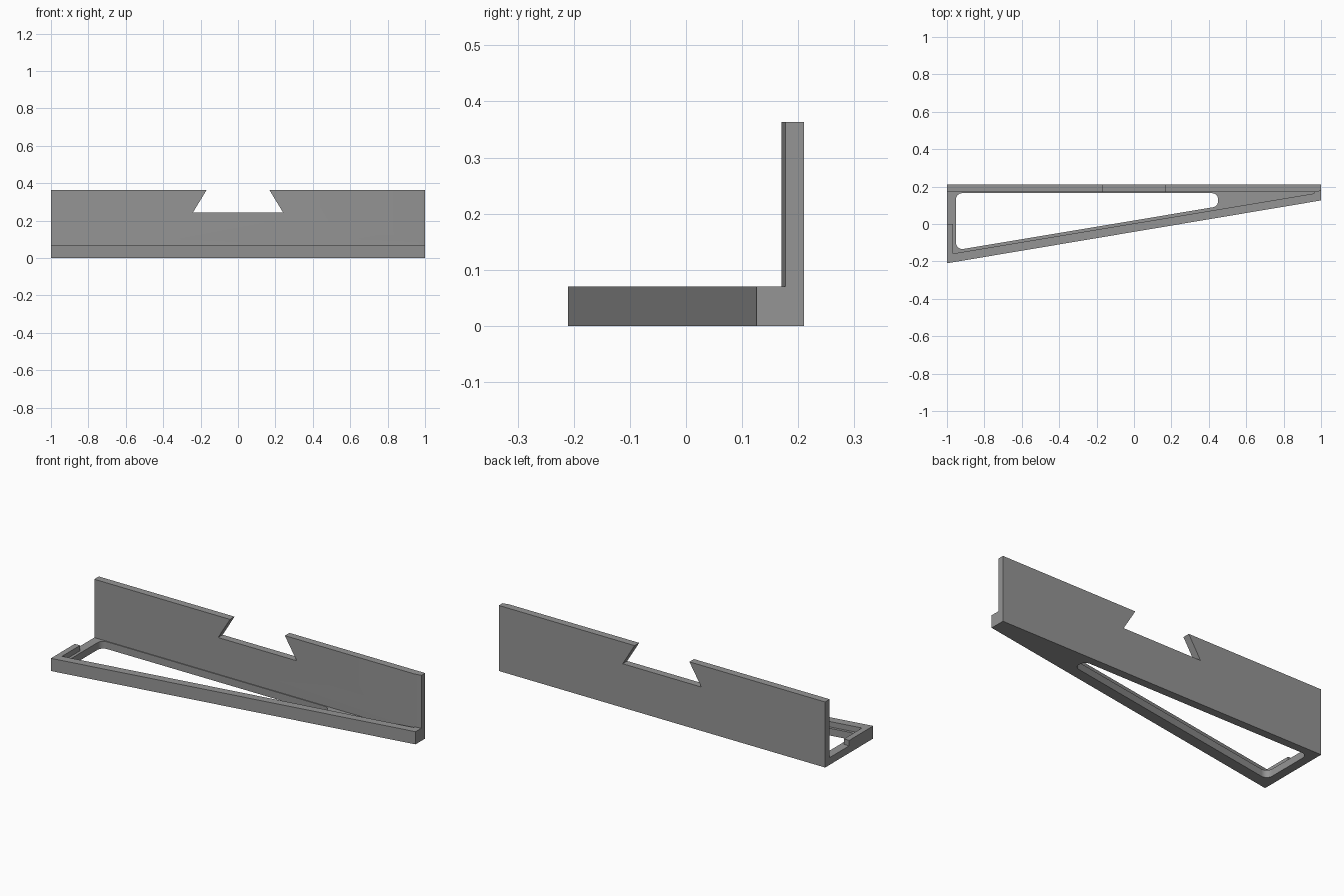
import bpy, bmesh, math
from mathutils import Vector

if "Cube" in bpy.data.objects:
    bpy.data.objects.remove(bpy.data.objects["Cube"])

H, STEP, FLOOR = 0.363, 0.07, 0.04   # wall top, rim top, pocket floor
BACK, WALL = 0.21, 0.17              # rear and front faces of the upright wall

grey = bpy.data.materials.new("plain grey")
grey.diffuse_color = (0.3, 0.3, 0.3, 1)
grey.use_nodes = True
grey.node_tree.nodes["Principled BSDF"].inputs["Base Color"].default_value = grey.diffuse_color


def prism(name, points, lo, hi, to_3d=lambda a, b, c: (a, b, c)):
    """Extrude a 2D outline from lo to hi."""
    bm = bmesh.new()
    face = bm.faces.new([bm.verts.new(to_3d(a, b, lo)) for a, b in points])
    move = Vector(to_3d(0, 0, hi)) - Vector(to_3d(0, 0, lo))
    new = bmesh.ops.extrude_face_region(bm, geom=[face])["geom"]
    bmesh.ops.translate(bm, vec=move, verts=[v for v in new if isinstance(v, bmesh.types.BMVert)])
    bmesh.ops.recalc_face_normals(bm, faces=bm.faces)
    mesh = bpy.data.meshes.new(name)
    bm.to_mesh(mesh)
    bm.free()
    mesh.materials.append(grey)
    obj = bpy.data.objects.new(name, mesh)
    bpy.context.collection.objects.link(obj)
    return obj


def rounded(points, r, steps=6):
    """Replace each corner of a convex outline by a tangent arc."""
    out = []
    pts = [Vector(p) for p in points]
    for i, p in enumerate(pts):
        u = (pts[i - 1] - p).normalized()
        v = (pts[(i + 1) % len(pts)] - p).normalized()
        half = u.angle(v) / 2
        centre = p + (u + v).normalized() * (r / math.sin(half))
        a = p + u * (r / math.tan(half)) - centre
        b = p + v * (r / math.tan(half)) - centre
        sweep = math.pi - 2 * half
        for k in range(steps + 1):
            t = k / steps
            out.append(centre + (a * math.sin((1 - t) * sweep) + b * math.sin(t * sweep)) / math.sin(sweep))
    return out


# Wedge-shaped body, as tall as the wall
body = prism("wedge_bracket", [(-1, -BACK), (1, 0.126), (1, BACK), (-1, BACK)], 0, H)

cutters = [
    # space in front of the wall, with the wall thinning at its right end
    prism("front_cutter", [(-1.2, -0.5), (1.2, -0.5), (1.2, 0.177), (1, 0.177),
                           (0.963, WALL), (-1.2, WALL)], STEP, 0.6),
    # sunken pocket inside the rim, open at the rear of the left side
    prism("pocket_cutter", [(-0.968, -0.158), (0.963, 0.163), (0.963, WALL),
                            (-1.2, WALL), (-1.2, 0), (-0.968, 0)], FLOOR, 0.1),
    # rounded opening through the floor
    prism("opening_cutter", rounded([(-0.952, -0.14), (0.45, 0.094), (0.45, 0.165),
                                     (-0.952, 0.165)], 0.034), -0.1, 0.06),
    # dovetail notch in the top of the wall
    prism("notch_cutter", [(-0.241, 0.243), (0.241, 0.243), (0.168, H), (0.168, 0.5),
                           (-0.168, 0.5), (-0.168, H)], 0, 0.4, lambda a, b, c: (a, c, b)),
]
for cutter in cutters:
    cutter.hide_render = True
    cutter.hide_set(True)
    mod = body.modifiers.new(cutter.name, "BOOLEAN")
    mod.operation, mod.solver, mod.object = "DIFFERENCE", "EXACT", cutter

# Smooth the opening's corners, keep all other edges sharp
bpy.context.view_layer.objects.active = body
body.select_set(True)
for mod in list(body.modifiers):
    bpy.ops.object.modifier_apply(modifier=mod.name)
for cutter in cutters:
    bpy.data.objects.remove(cutter)
bpy.ops.object.shade_smooth_by_angle(angle=math.radians(30))
